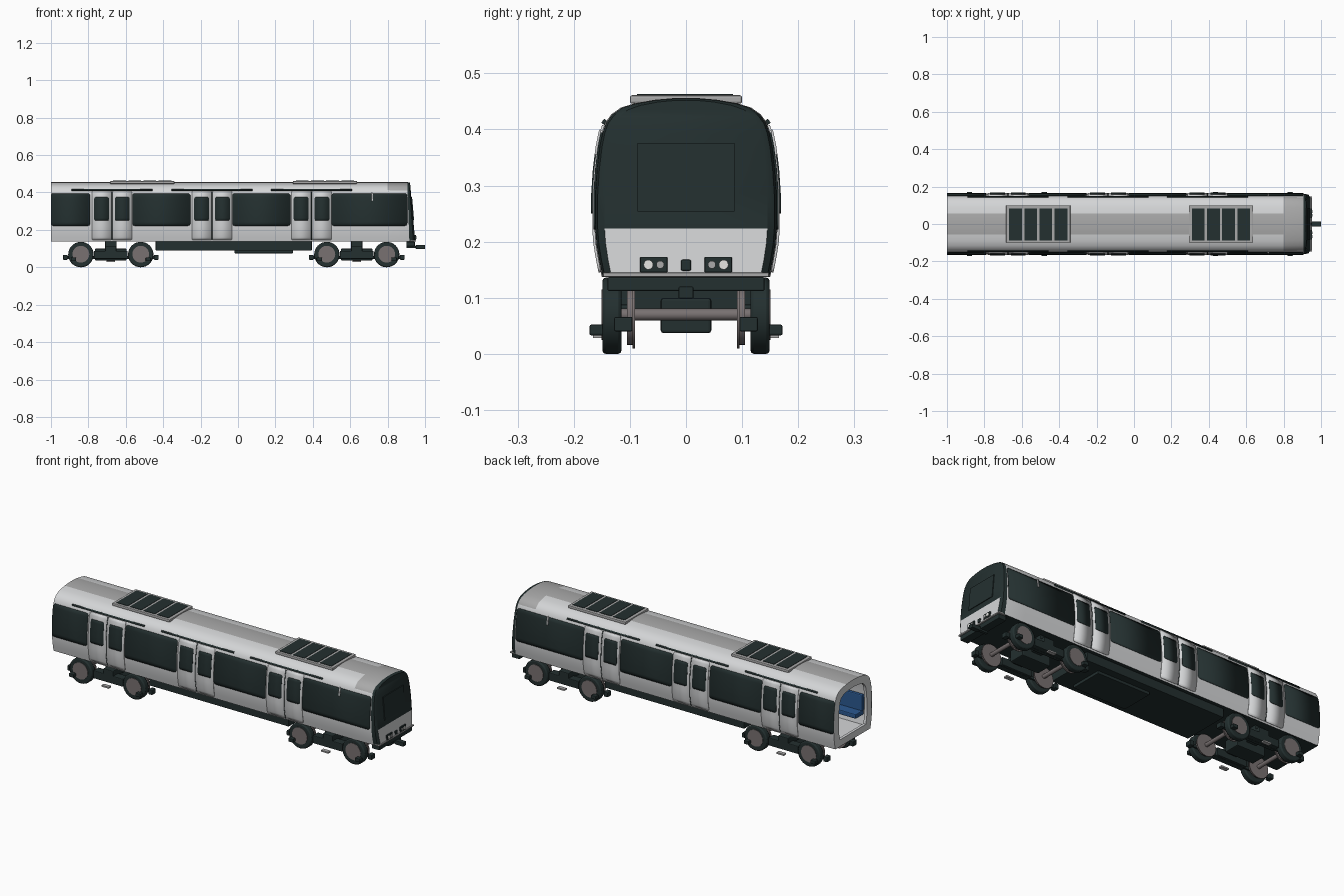
import bpy, bmesh
from math import radians, sqrt
from mathutils import Matrix, Vector

cube = bpy.data.objects.get("Cube")
if cube:
    bpy.data.objects.remove(cube, do_unlink=True)


def material(name, r, g, b):
    m = bpy.data.materials.new(name)
    m.use_nodes = True
    m.diffuse_color = (r, g, b, 1)
    bsdf = next(n for n in m.node_tree.nodes if n.type == 'BSDF_PRINCIPLED')
    bsdf.inputs["Base Color"].default_value = (r, g, b, 1)
    bsdf.inputs["Roughness"].default_value = 0.6
    return m


WHITE = material("body white", 0.66, 0.67, 0.68)
DARK = material("dark green black", 0.017, 0.029, 0.029)
GREY = material("roof grey", 0.40, 0.40, 0.40)
STEEL = material("wheel steel", 0.19, 0.165, 0.165)
BLUE = material("seat blue", 0.025, 0.10, 0.28)
LAMP = material("lamp white", 0.85, 0.85, 0.82)


def finish(name, bm, mats, smooth=True):
    bmesh.ops.recalc_face_normals(bm, faces=bm.faces)
    me = bpy.data.meshes.new(name)
    bm.to_mesh(me)
    bm.free()
    for m in mats:
        me.materials.append(m)
    ob = bpy.data.objects.new(name, me)
    bpy.context.collection.objects.link(ob)
    if smooth:
        bpy.ops.object.select_all(action='DESELECT')
        ob.select_set(True)
        bpy.context.view_layer.objects.active = ob
        bpy.ops.object.shade_smooth_by_angle(angle=radians(32))
    return ob


def box(name, x, y, z, mat, bevel=0.0):
    """Box from three (low, high) ranges."""
    bm = bmesh.new()
    bmesh.ops.create_cube(bm, size=1)
    for v in bm.verts:
        v.co = Vector([sum(r) / 2 + c * (r[1] - r[0]) for r, c in zip((x, y, z), v.co)])
    ob = finish(name, bm, [mat], False)
    if bevel:
        b = ob.modifiers.new("bevel", 'BEVEL')
        b.width, b.segments = bevel, 2
    return ob


def cylinder(name, centre, radius, depth, mat, axis='Y', bevel=0.0, sides=32):
    bm = bmesh.new()
    turn = Matrix.Rotation(radians(90), 4, 'X' if axis == 'Y' else axis)
    if axis == 'X':
        turn = Matrix.Rotation(radians(90), 4, 'Y')
    bmesh.ops.create_cone(bm, cap_ends=True, segments=sides, radius1=radius, radius2=radius,
                          depth=depth, matrix=Matrix.Translation(centre) @ turn)
    ob = finish(name, bm, [mat])
    if bevel:
        b = ob.modifiers.new("bevel", 'BEVEL')
        b.width, b.segments, b.limit_method = bevel, 2, 'ANGLE'
    return ob


# Half cross-section of the carriage, from sill to roof centre
HALF = [(0.150, 0.137), (0.156, 0.165), (0.161, 0.195), (0.163, 0.222), (0.163, 0.285),
        (0.160, 0.33), (0.155, 0.37), (0.150, 0.395), (0.144, 0.412), (0.133, 0.427),
        (0.116, 0.439), (0.090, 0.447), (0.055, 0.453), (0.020, 0.456)]
N = len(HALF)
MID = 0.29


def half_width(z):
    for (y0, z0), (y1, z1) in zip(HALF, HALF[1:]):
        if z <= z1:
            return y0 + (y1 - y0) * (z - z0) / (z1 - z0)
    return HALF[-1][0]


def ring(bm, x, sy, sz, slope=0.0):
    pts = [(y, z) for y, z in HALF] + [(-y, z) for y, z in reversed(HALF)]
    return [bm.verts.new((x + slope * (0.456 - z), y * sy, MID + (z - MID) * sz)) for y, z in pts]


# Carriage shell: raked nose, roof, sides, open rear end and hollow saloon
bm = bmesh.new()
rings = [ring(bm, *a) for a in (
    (0.70, 0.94, 0.92), (-0.985, 0.94, 0.92), (-0.985, 0.74, 0.76), (-1, 0.74, 0.76),
    (-1, 1, 1), (0.80, 1, 1), (0.905, 0.99, 0.995, 0.035),
    (0.915, 0.965, 0.985, 0.07), (0.92, 0.89, 0.975, 0.085))]
for s, (a, b) in enumerate(zip(rings, rings[1:])):
    for i in range(2 * N):
        j = (i + 1) % (2 * N)
        f = bm.faces.new((a[i], a[j], b[j], b[i]))
        c = f.calc_center_median()
        if s >= 6 or (s >= 4 and c.z < 0.14):
            f.material_index = 1
        elif (s == 4 and abs(c.y) < 0.06 and c.z > 0.4) or (s == 5 and c.z > 0.41):
            f.material_index = 2
for r, nose in ((rings[0], False), (rings[-1], True)):
    for i in range(N - 1):
        f = bm.faces.new((r[i], r[i + 1], r[2 * N - 2 - i], r[2 * N - 1 - i]))
        f.material_index = 1 if nose and f.calc_center_median().z > 0.222 else 0
finish("carriage_shell", bm, [WHITE, DARK, GREY])


def side_panel(name, x, z, lift, mat, radius=0.0, thick=0.004):
    """Thin rounded plate following the body side, made on both sides."""
    rows = 14
    for side, tag in ((-1, "front"), (1, "back")):
        bm = bmesh.new()
        prev = None
        for k in range(rows + 1):
            # rows crowd towards the rounded ends
            t = k / rows
            t = t * t * (3 - 2 * t)
            h = z[0] + (z[1] - z[0]) * t
            d = max(0.0, radius - min(h - z[0], z[1] - h))
            cut = radius - sqrt(max(0.0, radius ** 2 - d ** 2))
            y = side * (half_width(h) + lift)
            row = [bm.verts.new((px, y, h)) for px in (x[0] + cut, x[1] - cut)]
            if prev:
                bm.faces.new((prev[0], prev[1], row[1], row[0]))
            prev = row
        ob = finish(name + "_" + tag, bm, [mat])
        ob.data.flip_normals() if ob.data.polygons[0].normal.y * side < 0 else None
        s = ob.modifiers.new("thickness", 'SOLIDIFY')
        s.thickness, s.offset = thick, -1


# Dark window bands between the doorways
for n, x in enumerate(((-1, -0.79), (-0.565, -0.255), (-0.03, 0.28), (0.50, 0.905))):
    side_panel(f"window_band_{n}", x, (0.222, 0.395), 0.002, DARK, 0.012)

# Twin-leaf doors with windows, grab strips and the rail above
for n, cx in enumerate((-0.674, -0.139, 0.393)):
    for side, tag in ((-1, "a"), (1, "b")):
        lo, hi = sorted((cx + side * 0.002, cx + side * 0.107))
        side_panel(f"door_{n}{tag}", (lo, hi), (0.145, 0.408), 0.004, WHITE, 0.008, 0.006)
        lo, hi = sorted((cx + side * 0.016, cx + side * 0.095))
        side_panel(f"door_window_{n}{tag}", (lo, hi), (0.25, 0.375), 0.006, DARK, 0.008)
    side_panel(f"door_seam_{n}", (cx - 0.002, cx + 0.002), (0.145, 0.405), 0.003, DARK)
    side_panel(f"door_rail_{n}", (cx - 0.216, cx + 0.216), (0.412, 0.419), 0.007, DARK, 0, 0.008)
side_panel("cab_handle", (0.715, 0.723), (0.355, 0.40), 0.006, WHITE)

# Roof air units with four grilles each
for n, cx in enumerate((-0.512, 0.465)):
    box(f"air_unit_{n}", (cx - 0.172, cx + 0.172), (-0.1, 0.1), (0.446, 0.461), GREY, 0.004)
    for k in range(4):
        x = cx + (k - 1.5) * 0.081
        box(f"air_grille_{n}{k}", (x - 0.034, x + 0.034), (-0.087, 0.084), (0.456, 0.463), DARK)


def nose_x(z):
    return 0.92 + 0.085 * (0.456 - z)


# Nose: emergency door, lamps, sill and coupler
bm = bmesh.new()
loops = [[bm.verts.new((nose_x(z) + d, y, z)) for y, z in
          ((-0.086, 0.254), (0.086, 0.254), (0.086, 0.376), (-0.086, 0.376))] for d in (-0.004, 0.004)]
bm.faces.new(loops[1])
for i in range(4):
    j = (i + 1) % 4
    bm.faces.new((loops[0][i], loops[0][j], loops[1][j], loops[1][i]))
finish("nose_door", bm, [DARK], False)
for s, tag in ((-1, "right"), (1, "left")):
    y0, y1 = sorted((s * 0.033, s * 0.082))
    box("lamp_box_" + tag, (0.935, 0.951), (y0, y1), (0.145, 0.173), DARK, 0.002)
    cylinder("headlamp_" + tag, (0.951, s * 0.067, 0.159), 0.0085, 0.006, LAMP, 'X', sides=20)
    cylinder("marker_lamp_" + tag, (0.951, s * 0.046, 0.159), 0.007, 0.006, GREY, 'X', sides=20)
box("nose_socket", (0.935, 0.951), (-0.009, 0.009), (0.148, 0.168), DARK, 0.003)
box("nose_sill", (0.91, 0.951), (-0.148, 0.148), (0.137, 0.145), GREY, 0.002)
box("headstock", (0.90, 0.945), (-0.14, 0.14), (0.112, 0.137), DARK, 0.003)
box("coupler_bar", (0.90, 0.97), (-0.008, 0.008), (0.103, 0.115), DARK)
box("coupler_head", (0.95, 1.0), (-0.0135, 0.0135), (0.098, 0.12), DARK, 0.003)

# Underframe
box("underframe", (-0.44, 0.395), (-0.13, 0.13), (0.09, 0.14), DARK, 0.003)
box("equipment_box", (-0.02, 0.295), (-0.09, 0.09), (0.075, 0.095), DARK, 0.003)

# Bogies with rubber tyres, steel wheels and guide pads
for n, cx in enumerate((-0.68, 0.635)):
    box(f"bogie_bolster_{n}", (cx - 0.085, cx + 0.085), (-0.045, 0.045), (0.037, 0.10), DARK, 0.005)
    box(f"bogie_pivot_{n}", (cx - 0.03, cx + 0.03), (-0.11, 0.11), (0.075, 0.14), DARK, 0.003)
    for s, tag in ((-1, "a"), (1, "b")):
        def span(lo, hi):
            return tuple(sorted((s * lo, s * hi)))
        box(f"bogie_beam_{n}{tag}", (cx - 0.25, cx + 0.25), span(0.107, 0.116), (0.044, 0.06), DARK)
        box(f"bogie_frame_{n}{tag}", (cx - 0.09, cx + 0.09), span(0.095, 0.14), (0.045, 0.088), DARK, 0.004)
        box(f"spring_{n}{tag}", (cx - 0.03, cx + 0.03), span(0.10, 0.14), (0.08, 0.115), DARK, 0.004)
        box(f"current_shoe_{n}{tag}", (cx - 0.022, cx + 0.022), span(0.145, 0.166), (0.028, 0.036), GREY)
        for e in (-1, 1):
            w = cx + e * 0.16
            k = f"{n}{tag}{'rear' if e < 0 else 'fore'}"
            cylinder("tyre_" + k, (w, s * 0.132, 0.068), 0.068, 0.034, DARK, bevel=0.006)
            cylinder("hub_" + k, (w, s * 0.134, 0.07), 0.045, 0.034, STEEL)
            cylinder("steel_wheel_" + k, (w, s * 0.099, 0.068), 0.052, 0.012, STEEL)
            cylinder("wheel_flange_" + k, (w, s * 0.093, 0.068), 0.058, 0.004, STEEL)
            x = cx + e * 0.2
            box("guide_pad_" + k, (x - 0.014, x + 0.014), span(0.145, 0.172), (0.033, 0.052), DARK, 0.003)
            x = cx + e * 0.243
            box("beam_end_" + k, (x - 0.012, x + 0.012), span(0.095, 0.128), (0.04, 0.066), DARK, 0.003)
    for e in (-1, 1):
        cylinder(f"axle_{n}{'rear' if e < 0 else 'fore'}", (cx + e * 0.16, 0, 0.07), 0.0105, 0.26, STEEL)

# Saloon seats along both walls
for s, tag in ((-1, "a"), (1, "b")):
    for n, x in enumerate(((-0.965, -0.80), (-0.55, -0.27), (-0.02, 0.27), (0.51, 0.68))):
        box(f"seat_base_{n}{tag}", x, tuple(sorted((s * 0.075, s * 0.145))), (0.205, 0.23), BLUE, 0.005)
        box(f"seat_back_{n}{tag}", x, tuple(sorted((s * 0.128, s * 0.147))), (0.225, 0.315), BLUE, 0.005)
